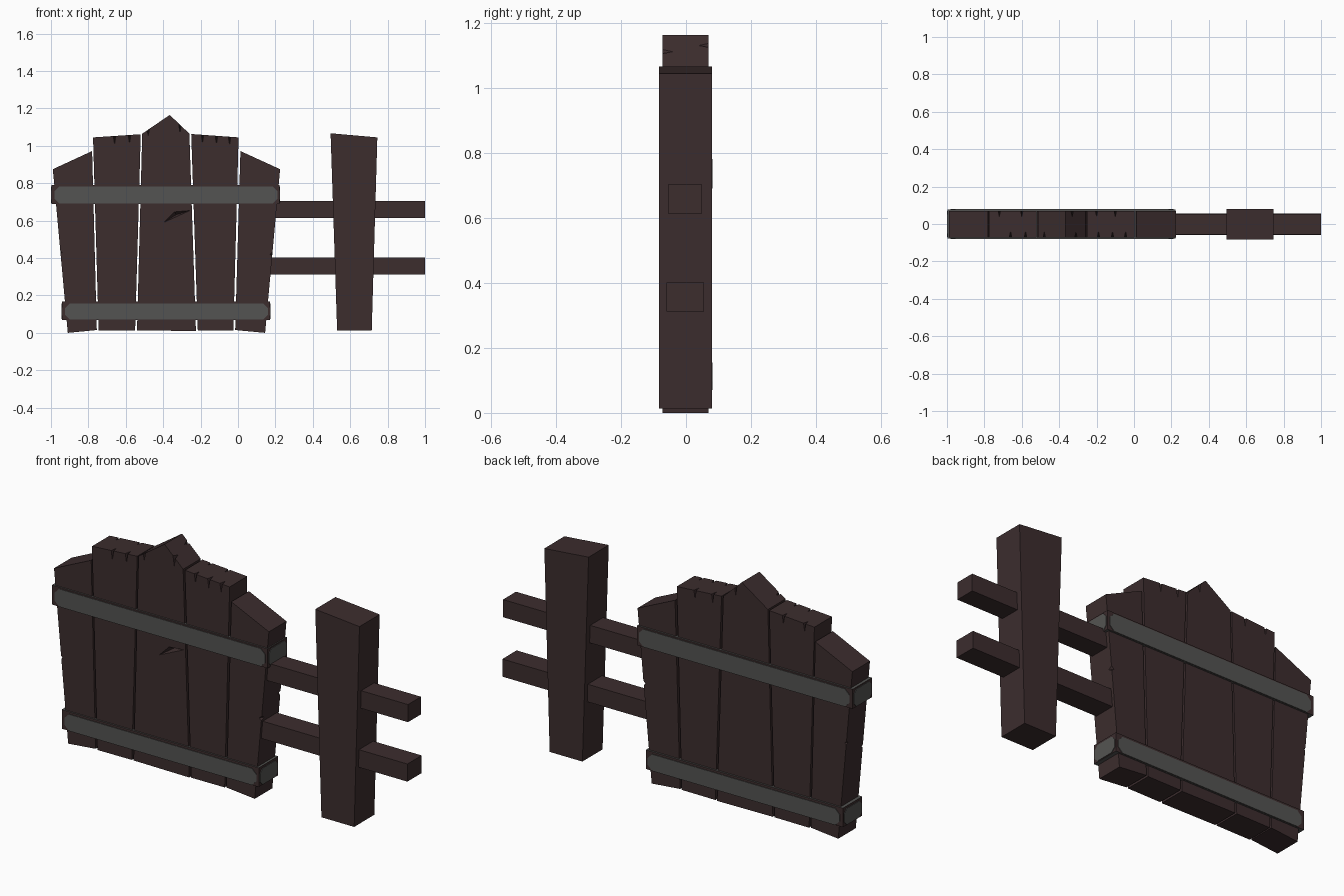
import bpy, bmesh
from mathutils import Vector

if "Cube" in bpy.data.objects:
    bpy.data.objects.remove(bpy.data.objects["Cube"])


def material(name, rgb):
    m = bpy.data.materials.new(name)
    m.diffuse_color = (*rgb, 1)
    m.use_nodes = True
    m.node_tree.nodes["Principled BSDF"].inputs["Base Color"].default_value = m.diffuse_color
    return m


WOOD = material("dark_brown_wood", (0.045, 0.026, 0.027))
IRON = material("grey_iron", (0.088, 0.088, 0.084))


def finish(bm, name, mats):
    bmesh.ops.recalc_face_normals(bm, faces=bm.faces[:])
    me = bpy.data.meshes.new(name)
    bm.to_mesh(me)
    bm.free()
    for m in mats:
        me.materials.append(m)
    ob = bpy.data.objects.new(name, me)
    bpy.context.collection.objects.link(ob)
    return ob


def prism(name, pts, a, b, axis, mat):
    """Extrude a flat outline from a to b along y (outline x,z) or x (outline y,z)."""
    def place(p, d):
        return (p[0], d, p[1]) if axis == 'y' else (d, p[0], p[1])
    bm = bmesh.new()
    lo = [bm.verts.new(place(p, a)) for p in pts]
    hi = [bm.verts.new(place(p, b)) for p in pts]
    bm.faces.new(lo)
    bm.faces.new(hi[::-1])
    for i in range(len(pts)):
        j = (i + 1) % len(pts)
        bm.faces.new((lo[i], lo[j], hi[j], hi[i]))
    return finish(bm, name, [mat])


def box(x0, x1, z0, z1):
    return [(x0, z0), (x1, z0), (x1, z1), (x0, z1)]


def clipped(x0, x1, z0, z1, c):
    return [(x0 + c, z0), (x1 - c, z0), (x1, z0 + c), (x1, z1 - c),
            (x1 - c, z1), (x0 + c, z1), (x0, z1 - c), (x0, z0 + c)]


def carve(ob, wedges):
    """Cut four-cornered chips out of a plank."""
    for pts in wedges:
        bm = bmesh.new()
        v = [bm.verts.new(p) for p in pts]
        for f in ((0, 1, 2), (0, 1, 3), (0, 2, 3), (1, 2, 3)):
            bm.faces.new([v[i] for i in f])
        cutter = finish(bm, "chip_cutter", [WOOD])
        cutter.hide_render = True
        mod = ob.modifiers.new("chip", 'BOOLEAN')
        mod.operation, mod.solver, mod.object = 'DIFFERENCE', 'EXACT', cutter
        bpy.context.view_layer.update()
        deps = bpy.context.evaluated_depsgraph_get()
        me = bpy.data.meshes.new_from_object(ob.evaluated_get(deps))
        ob.modifiers.clear()
        ob.data = me
        bpy.data.objects.remove(cutter)


def top_crack(x, z, s, depth=0.055, w=0.011):
    return [(x - w, s * .08, z + .02), (x + w, s * .08, z + .02),
            (x, s * .08, z - depth), (x, s * .025, z + .02)]


def edge_chip(x, z, d, s):
    return [(x + d * .02, s * .085, z - .035), (x + d * .02, s * .085, z + .035),
            (x - d * .02, s * .085, z), (x + d * .02, s * .02, z)]


# Gate planks, left to right
outlines = [
    [(-.91, 0), (-.755, .015), (-.78, .972), (-.99, .875)],
    [(-.745, .012), (-.55, .013), (-.52, 1.062), (-.775, 1.045)],
    [(-.54, .013), (-.225, .01), (-.26, 1.065), (-.365, 1.165), (-.512, 1.065)],
    [(-.215, .012), (-.025, .013), (.003, 1.045), (-.25, 1.063)],
    [(-.015, .015), (.145, 0), (.225, .875), (.013, .972)],
]
gouge = [(-.40, -.075, .588), (-.34, -.075, .648), (-.25, -.075, .656),
         (-.33, -.035, .632)]
chips = [
    [edge_chip(-.952, .43, -1, -1), edge_chip(-.958, .50, -1, 1)],
    [top_crack(-.66, 1.05, -1), top_crack(-.58, 1.055, -1),
     top_crack(-.72, 1.048, 1), top_crack(-.60, 1.055, 1)],
    [top_crack(-.31, 1.115, -1, .06), top_crack(-.48, 1.085, -1, .04),
     top_crack(-.33, 1.13, 1), gouge],
    [top_crack(-.19, 1.056, -1), top_crack(-.115, 1.052, -1),
     top_crack(-.045, 1.047, -1), top_crack(-.10, 1.05, 1),
     top_crack(-.20, 1.057, 1)],
    [edge_chip(.182, .42, 1, -1), edge_chip(.188, .50, 1, 1)],
]
for i, (outline, cuts) in enumerate(zip(outlines, chips)):
    plank = prism(f"gate_plank_{i + 1}", outline, -.072, .07, 'y', WOOD)
    carve(plank, cuts)

# Iron straps: worn brown rim with grey top and bottom, grey plates on four sides
for name, x0, x1, z0, z1, rim in (("upper", -1.0, .225, .69, .79, .008),
                                  ("lower", -.945, .175, .07, .168, .012)):
    rim_ob = prism(f"{name}_strap_rim", box(x0 + .003, x1 - .003, z0, z1),
                   -.078, .078, 'y', WOOD)
    rim_ob.data.materials.append(IRON)
    for f in rim_ob.data.polygons:
        f.material_index = int(abs(f.normal.z) > .5)
    plate = clipped(x0 + .02, x1 - .015, z0 + .001, z1 - rim, .025)
    end = clipped(-.07, .07, z0 + .003, z1 - rim, .02)
    for s, side in ((-1, "front"), (1, "back")):
        prism(f"{name}_strap_{side}_plate", plate, s * .076, s * .081, 'y', IRON)
    prism(f"{name}_strap_left_plate", end, x0, x0 + .005, 'x', IRON)
    prism(f"{name}_strap_right_plate", end, x1 - .005, x1, 'x', IRON)

# Fence post and rails
prism("fence_post", [(.53, .013), (.715, .013), (.745, 1.045), (.495, 1.067)],
      -.083, .08, 'y', WOOD)
prism("upper_rail", box(.10, 1, .614, .704), -.055, .05, 'y', WOOD)
prism("lower_rail", box(.10, 1, .312, .402), -.06, .055, 'y', WOOD)
